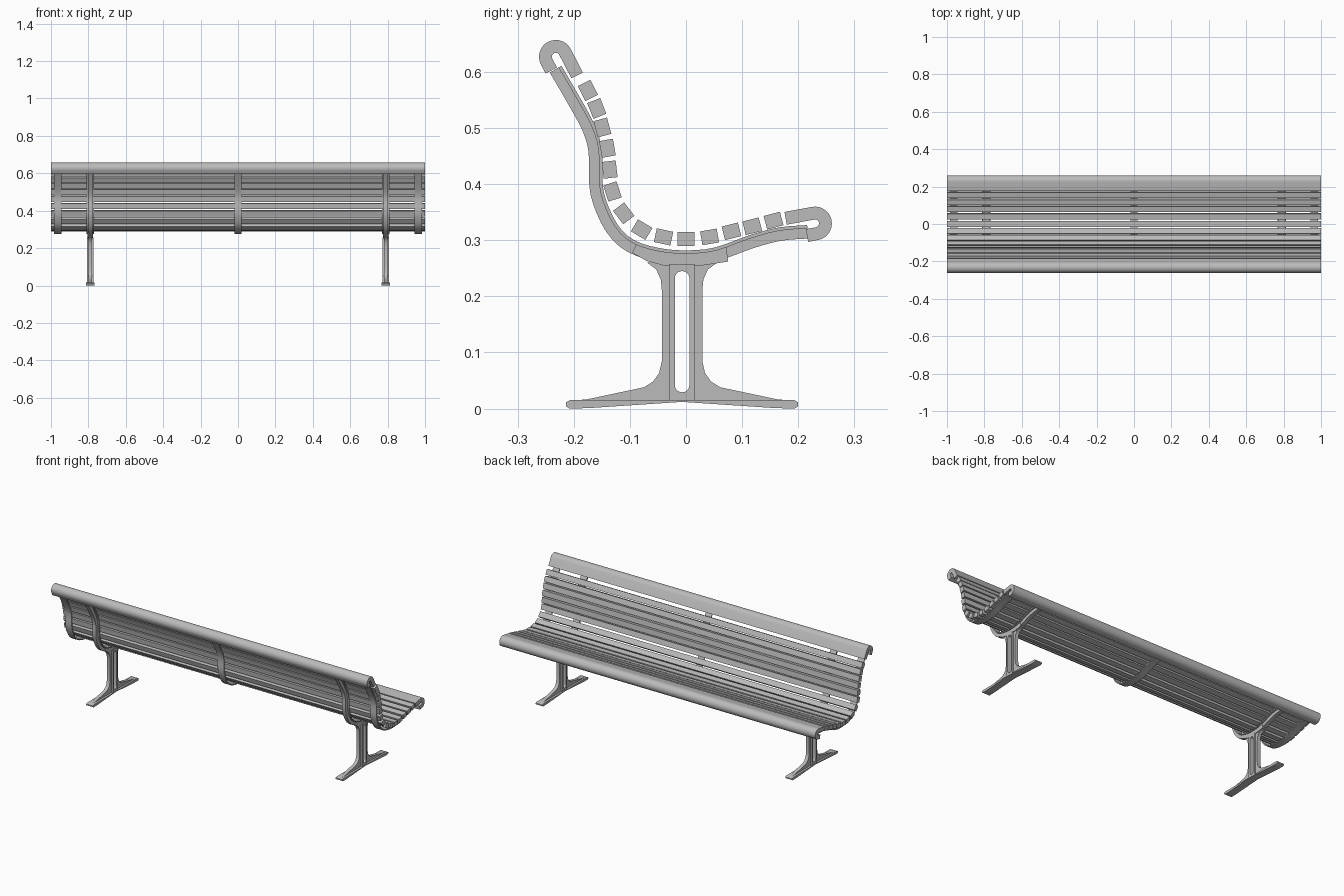
import bpy, bmesh, math
from mathutils import Vector

cube = bpy.data.objects.get("Cube")
if cube:
    bpy.data.objects.remove(cube, do_unlink=True)

grey = bpy.data.materials.new("grey metal")
grey.use_nodes = True
grey.diffuse_color = (0.5, 0.5, 0.5, 1)
grey.node_tree.nodes["Principled BSDF"].inputs["Base Color"].default_value = (0.5, 0.5, 0.5, 1)


def extrude_profile(name, loops, x, width):
    """Extrude a side profile (outer loop plus optional holes) along x."""
    bm = bmesh.new()
    for loop in loops:
        verts = [bm.verts.new((x - width / 2, p[0], p[1])) for p in loop]
        if len(loops) == 1:
            bm.faces.new(verts)
        else:
            for i, v in enumerate(verts):
                bm.edges.new((verts[i - 1], v))
    if len(loops) > 1:
        bmesh.ops.triangle_fill(bm, edges=bm.edges[:], use_beauty=True)
    ext = bmesh.ops.extrude_face_region(bm, geom=bm.faces[:])
    moved = [g for g in ext["geom"] if isinstance(g, bmesh.types.BMVert)]
    bmesh.ops.translate(bm, verts=moved, vec=(width, 0, 0))
    bmesh.ops.recalc_face_normals(bm, faces=bm.faces[:])
    mesh = bpy.data.meshes.new(name)
    bm.to_mesh(mesh)
    bm.free()
    mesh.materials.append(grey)
    obj = bpy.data.objects.new(name, mesh)
    bpy.context.collection.objects.link(obj)
    bpy.ops.object.select_all(action="DESELECT")
    obj.select_set(True)
    bpy.context.view_layer.objects.active = obj
    bpy.ops.object.shade_smooth_by_angle(angle=math.radians(35))
    return obj


def tangent(path, i):
    return (path[min(i + 1, len(path) - 1)] - path[max(i - 1, 0)]).normalized()


def smooth_path(pts, steps=3):
    """Catmull-Rom curve through the points."""
    out = []
    for i in range(len(pts) - 1):
        a, b = pts[max(i - 1, 0)], pts[i]
        c, d = pts[i + 1], pts[min(i + 2, len(pts) - 1)]
        for s in range(steps):
            t = s / steps
            out.append(0.5 * (2 * b + (c - a) * t + (2 * a - 5 * b + 4 * c - d) * t ** 2
                              + (3 * b - a - 3 * c + d) * t ** 3))
    return out + [pts[-1]]


def band(path, thickness):
    """Closed strip on the outer (lower) side of a path."""
    outer = []
    for i, p in enumerate(path):
        t = tangent(path, i)
        outer.append(p + Vector((t.y, -t.x)) * -thickness * -1)
    return path + outer[::-1]


def hook(center, along, normal, length):
    """Rolled edge: straight lip, half turn, short tail."""
    c, d, n = Vector(center), Vector(along).normalized(), Vector(normal).normalized()
    big, small, tail, steps = 0.030, 0.007, 0.018, 14

    def arc(r):
        return [c + n * r * math.cos(math.pi * k / steps) - d * r * math.sin(math.pi * k / steps)
                for k in range(steps + 1)]
    outer = [c + n * big + d * length] + arc(big) + [c - n * big + d * tail]
    inner = [c + n * small + d * length] + arc(small) + [c - n * small + d * tail]
    return outer + inner[::-1]


# Seat and back slats
centers = [Vector(p) for p in (
    (-.175, .567), (-.159, .535), (-.149, .501), (-.14, .464), (-.136, .426),
    (-.131, .387), (-.111, .348), (-.079, .319), (-.04, .306), (0, .302),
    (.042, .306), (.081, .316), (.118, .325), (.156, .335))]
for i, c in enumerate(centers):
    t = tangent(centers, i) * 0.015
    n = Vector((-t.y, t.x)) * 0.83
    extrude_profile(f"slat_{i + 1}", [[c - t - n, c + t - n, c + t + n, c - t + n]], 0, 2)

# Rolled top rail and front seat edge
extrude_profile("top_rail", [hook((-.232, .627), (.46, -.89), (.89, .46), .047)], 0, 2)
extrude_profile("seat_edge", [hook((.23, .33), (-.98, -.18), (-.18, .98), .05)], 0, 2)

# Straps that carry the slats
support = smooth_path([Vector(p) for p in (
    (-.222, .611), (-.19, .556), (-.163, .506), (-.15, .462), (-.149, .408),
    (-.143, .373), (-.122, .328), (-.092, .3), (-.047, .286), (0, .282),
    (.051, .287), (.113, .309), (.166, .323), (.216, .327))])
for i, x in enumerate((-.965, -.79, 0, .79, .965)):
    extrude_profile(f"strap_{i + 1}", [band(support, 0.006)], x, 0.04)

# Leg profiles, mirrored about the leg axis
AXIS = -0.007


def mirrored(half):
    return [(AXIS + y, z) for y, z in half] + [(AXIS - y, z) for y, z in half[::-1] if y > 0]


base = [(0, .012), (.165, .001), (.2, 0), (.207, .004), (.207, .011), (.2, .015)]
leg = base + [(.172, .016), (.068, .038), (.052, .048), (.041, .063), (.036, .085), (.036, .21),
              (.038, .23), (.046, .248), (.062, .26)]
column = [(.022, .015), (.022, .258)]
slot = []
for z, start in ((.042, -90), (.232, 0)):
    slot += [(.013 * math.cos(math.radians(start + a)), z + .013 * math.sin(math.radians(start + a)))
             for a in range(0, 91, 15)]
slot = [(0, slot[0][1])] + slot[1:-1] + [(0, slot[-1][1])]
slot_loop = [(AXIS + y, z) for y, z in slot] + [(AXIS - y, z) for y, z in slot[-2:0:-1]]
saddle = [(-.087, .296), (-.096, .278), (-.07, .263), (-.04, .255), (.028, .255),
          (.075, .262), (.072, .288), (.03, .28), (-.03, .28)]

for side, x in (("right", -.79), ("left", .79)):
    extrude_profile(f"{side}_rib", [band(support, 0.024)], x, 0.022)
    extrude_profile(f"{side}_saddle", [saddle], x, 0.028)
    extrude_profile(f"{side}_leg", [mirrored(leg), slot_loop], x, 0.02)
    extrude_profile(f"{side}_leg_column", [mirrored(column), slot_loop], x, 0.035)
    extrude_profile(f"{side}_foot", [mirrored(base)], x, 0.043)
